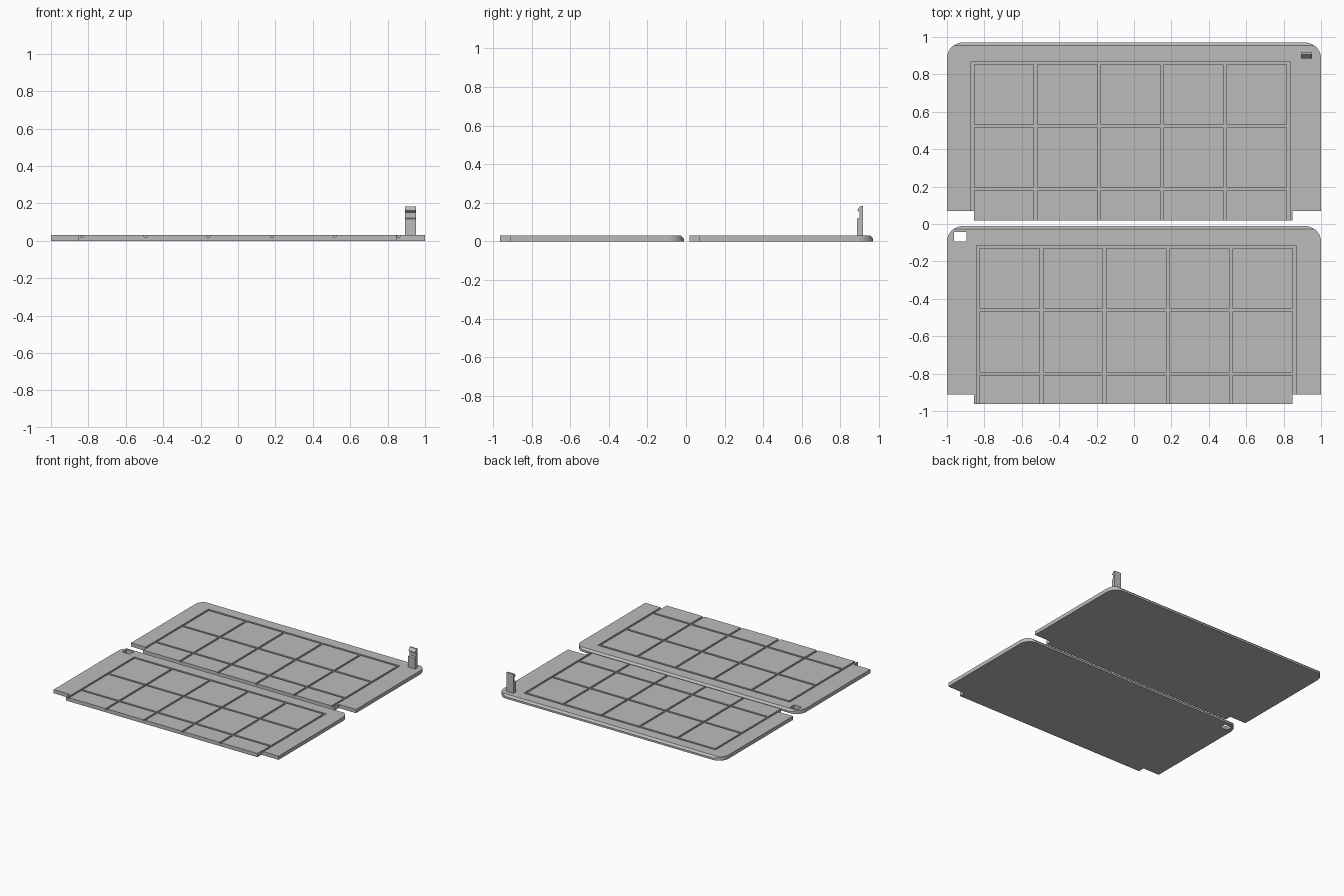
import bpy, bmesh, math
from mathutils import Vector

if "Cube" in bpy.data.objects:
    bpy.data.objects.remove(bpy.data.objects["Cube"])

T = 0.03          # panel thickness
GROOVE_Z = 0.02   # groove floor height
GROOVE_W = 0.016
R = 0.085         # rounded corner radius

grey = bpy.data.materials.new("plain grey")
grey.diffuse_color = (0.5, 0.5, 0.5, 1)
grey.use_nodes = True
grey.node_tree.nodes["Principled BSDF"].inputs["Base Color"].default_value = grey.diffuse_color


def add_object(name, bm):
    bmesh.ops.recalc_face_normals(bm, faces=bm.faces)
    me = bpy.data.meshes.new(name)
    bm.to_mesh(me)
    bm.free()
    me.materials.append(grey)
    ob = bpy.data.objects.new(name, me)
    bpy.context.collection.objects.link(ob)
    return ob


def prism(points, offset):
    """Extrude a closed outline of 3D points along an offset."""
    bm = bmesh.new()
    face = bm.faces.new([bm.verts.new(p) for p in points])
    new = bmesh.ops.extrude_face_region(bm, geom=[face])["geom"]
    bmesh.ops.translate(bm, vec=offset, verts=[g for g in new if isinstance(g, bmesh.types.BMVert)])
    return bm


def cut_box(ob, x0, x1, y0, y1, z0, z1):
    """Subtract a box from an object."""
    pts = [(x0, y0, z0), (x1, y0, z0), (x1, y1, z0), (x0, y1, z0)]
    cutter = add_object("cutter", prism(pts, (0, 0, z1 - z0)))
    mod = ob.modifiers.new("cut", 'BOOLEAN')
    mod.operation, mod.solver, mod.object = 'DIFFERENCE', 'EXACT', cutter
    dg = bpy.context.evaluated_depsgraph_get()
    me = bpy.data.meshes.new_from_object(ob.evaluated_get(dg))
    ob.modifiers.clear()
    ob.data = me
    bpy.data.objects.remove(cutter)


def panel(name, back, shoulder, tab_end, xs, ys):
    # outline: rounded back corners, tongue along the front edge
    pts = []
    for cx, start in ((1 - R, 0), (-1 + R, 90)):
        for i in range(13):
            a = math.radians(start + 90 * i / 12)
            pts.append((cx + R * math.cos(a), back - R + R * math.sin(a), 0))
    pts += [(-1, shoulder, 0), (-0.855, shoulder, 0), (-0.855, tab_end, 0),
            (0.847, tab_end, 0), (0.847, shoulder, 0), (1, shoulder, 0)]
    bm = prism(pts, (0, 0, T))
    # bevelled top of the back edge
    cut = bmesh.ops.bisect_plane(bm, geom=bm.verts[:] + bm.edges[:] + bm.faces[:],
                                 plane_co=Vector((0, back - 0.015, T)),
                                 plane_no=Vector((0, 1, 1)), clear_outer=True)
    rim = [e for e in cut["geom_cut"] if isinstance(e, bmesh.types.BMEdge)]
    bmesh.ops.holes_fill(bm, edges=rim, sides=0)
    ob = add_object(name, bm)
    # grid of grooves, open at the front edge
    h = GROOVE_W / 2
    for x in xs:
        cut_box(ob, x - h, x + h, tab_end - 0.1, ys[0] + h, GROOVE_Z, T + 0.02)
    for y in ys:
        cut_box(ob, xs[0] - h, xs[-1] + h, y - h, y + h, GROOVE_Z, T + 0.02)
    return ob


# two grooved panels
back_panel = panel("back_panel", 0.97, 0.07, 0.018,
                   [-0.864 + 0.3378 * i for i in range(6)],
                   [0.861, 0.524, 0.187])
front_panel = panel("front_panel", -0.011, -0.912, -0.963,
                    [-0.834 + 0.3382 * i for i in range(6)],
                    [-0.123, -0.461, -0.801])

# latch slot through the front panel
cut_box(front_panel, -0.963, -0.895, -0.094, -0.042, -0.02, T + 0.02)

# hooked latch post on the back panel
profile = [(0.917, 0.025), (0.886, 0.025), (0.886, 0.118), (0.900, 0.123),
           (0.900, 0.152), (0.886, 0.162), (0.905, 0.184), (0.917, 0.184)]
latch = add_object("latch_post", prism([(0.893, y, z) for y, z in profile], (0.06, 0, 0)))

# smooth corners, sharp edges
for ob in (back_panel, front_panel, latch):
    bpy.ops.object.select_all(action='DESELECT')
    ob.select_set(True)
    bpy.context.view_layer.objects.active = ob
    bpy.ops.object.shade_smooth_by_angle(angle=math.radians(25))
